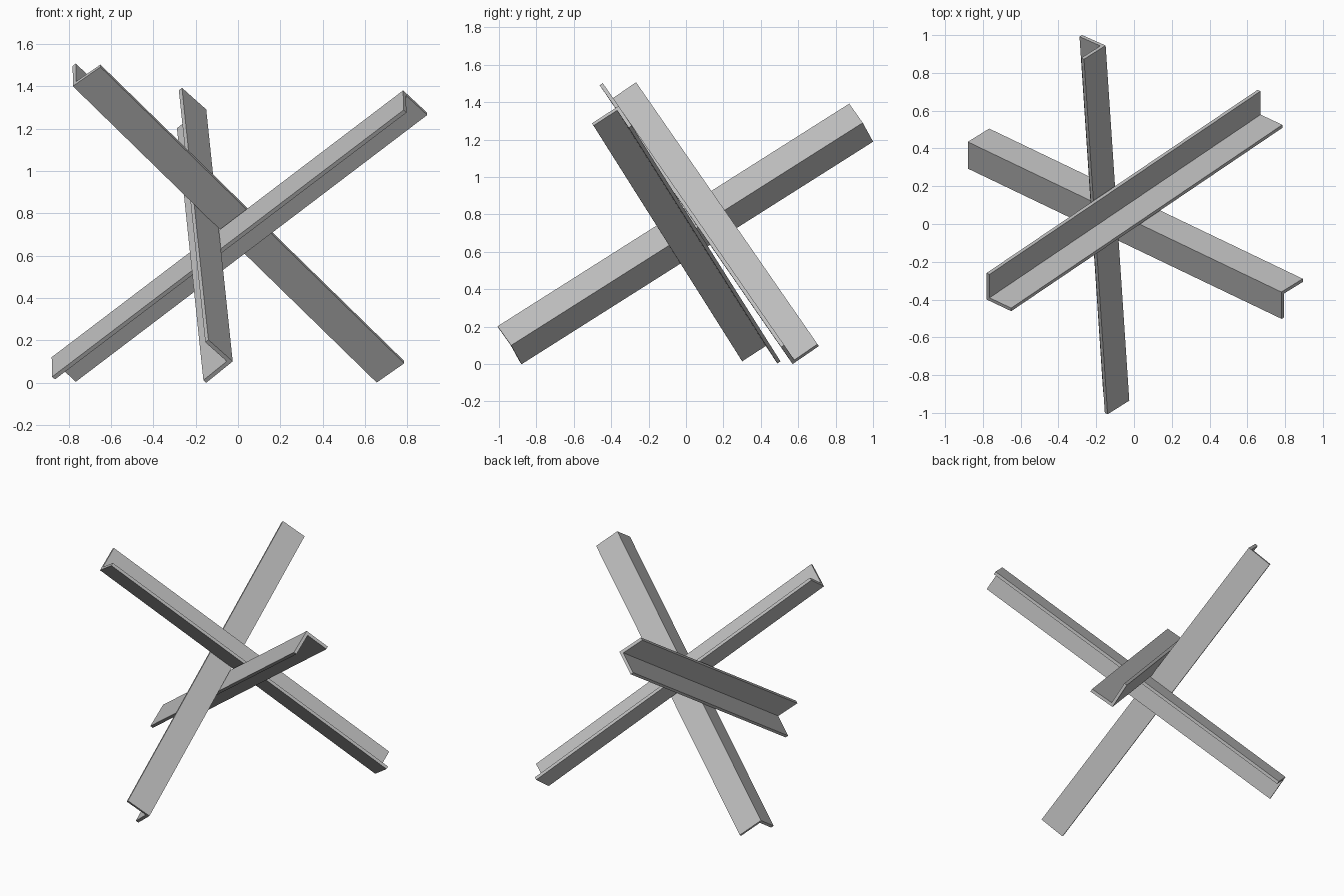
import bpy
from mathutils import Vector

cube = bpy.data.objects.get("Cube")
if cube:
    bpy.data.objects.remove(cube)

WIDTH, THICK = 0.17, 0.02

steel = bpy.data.materials.new("grey steel")
steel.use_nodes = True
colour = (0.52, 0.52, 0.52, 1)
steel.diffuse_color = colour
steel.node_tree.nodes["Principled BSDF"].inputs["Base Color"].default_value = colour


def angle_beam(name, start, end, opening):
    """L-section beam: outer corner runs start to end, flanges open around 'opening'."""
    start, end = Vector(start), Vector(end)
    axis = (end - start).normalized()
    mid = Vector(opening)
    mid = (mid - axis * mid.dot(axis)).normalized()
    side = axis.cross(mid)
    u, v = (mid + side).normalized(), (mid - side).normalized()

    # L profile, swept from one end to the other
    profile = [(0, 0), (WIDTH, 0), (WIDTH, THICK), (THICK, THICK), (THICK, WIDTH), (0, WIDTH)]
    n = len(profile)
    verts = [p + u * a + v * b for p in (start, end) for a, b in profile]
    faces = [(i, i + n, (i + 1) % n + n, (i + 1) % n) for i in range(n)]
    faces += [tuple(range(n)), tuple(reversed(range(n, 2 * n)))]

    mesh = bpy.data.meshes.new(name)
    mesh.from_pydata(verts, [], faces)
    mesh.materials.append(steel)
    mesh.update()
    beam = bpy.data.objects.new(name, mesh)
    bpy.context.collection.objects.link(beam)
    return beam


# Three crossed beams
angle_beam("right_high_beam", (-0.78, -0.40, 1.40), (0.655, 0.57, 0.0), (0.127, 0.077, 0.2))
angle_beam("left_high_beam", (-0.88, 0.435, 0.12), (0.78, -0.36, 1.38), (0.1, -0.065, -0.21))
angle_beam("back_high_beam", (-0.025, -0.935, 0.10), (-0.15, 0.945, 1.29), (-0.25, -0.02, 0))
